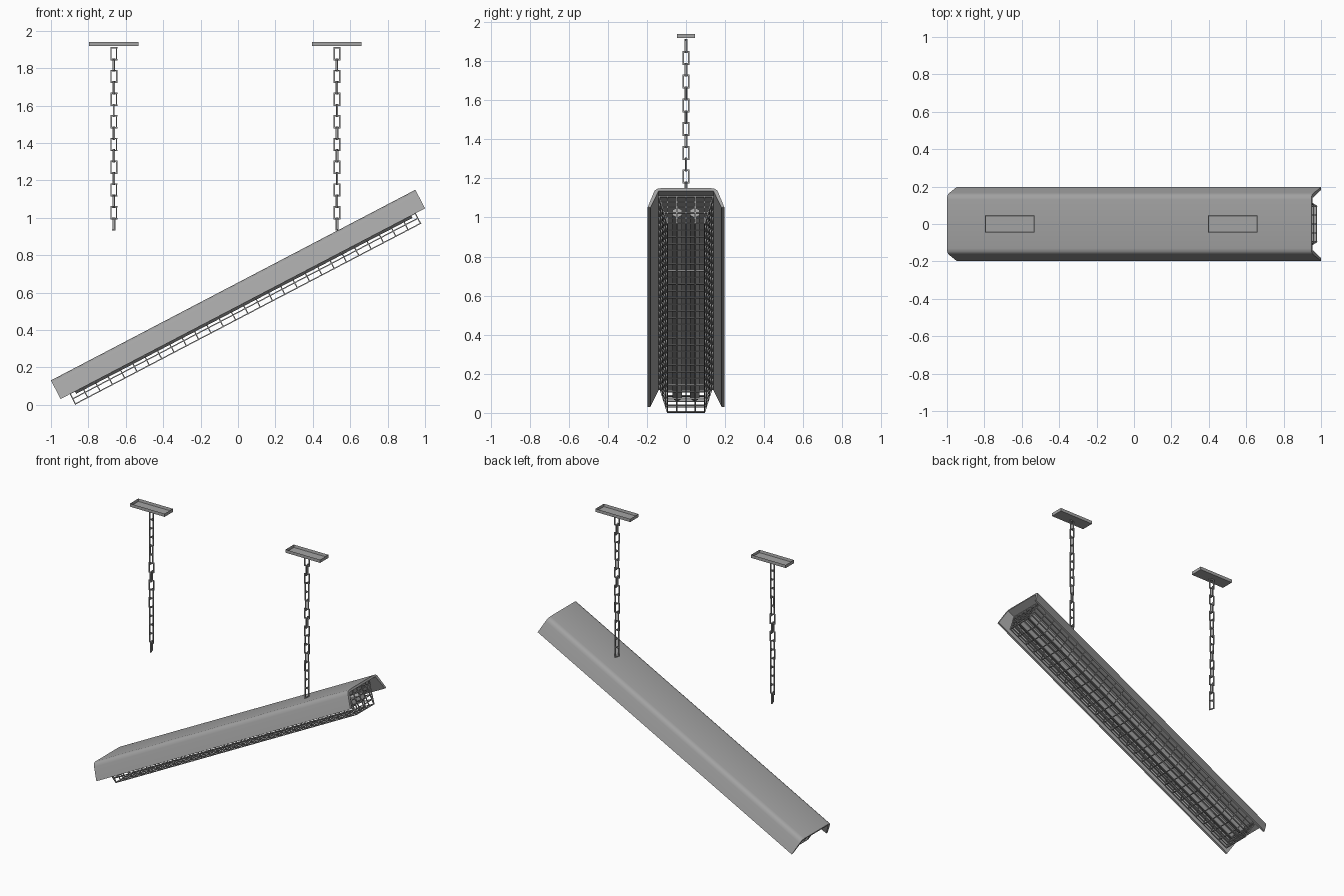
import bpy, bmesh, math, random
from mathutils import Vector, Matrix

if "Cube" in bpy.data.objects:
    bpy.data.objects.remove(bpy.data.objects["Cube"])

random.seed(4)
grey = bpy.data.materials.new("metal grey")
grey.diffuse_color = (0.37, 0.37, 0.37, 1)
grey.use_nodes = True
grey.node_tree.nodes["Principled BSDF"].inputs["Base Color"].default_value = grey.diffuse_color

TILT = Matrix.Rotation(-math.atan2(1.02, 1.95), 4, 'Y')


def finish(name, bm, matrix=None, smooth=False):
    bmesh.ops.recalc_face_normals(bm, faces=bm.faces)
    if matrix:
        bm.transform(matrix)
    me = bpy.data.meshes.new(name)
    bm.to_mesh(me)
    bm.free()
    me.materials.append(grey)
    ob = bpy.data.objects.new(name, me)
    bpy.context.collection.objects.link(ob)
    if smooth:
        bpy.ops.object.select_all(action='DESELECT')
        ob.select_set(True)
        bpy.context.view_layer.objects.active = ob
        bpy.ops.object.shade_smooth_by_angle(angle=math.radians(32))
    return ob


def extrude_x(bm, profile, x0, x1):
    """Closed (y, z) profile swept along x."""
    a = [bm.verts.new((x0, y, z)) for y, z in profile]
    b = [bm.verts.new((x1, y, z)) for y, z in profile]
    n = len(profile)
    for i in range(n):
        j = (i + 1) % n
        bm.faces.new((a[i], a[j], b[j], b[i]))
    bm.faces.new(a)
    bm.faces.new(b)


def bar(bm, a, b, w):
    """Square wire from a to b."""
    a, b = Vector(a), Vector(b)
    d = b - a
    m = (Matrix.Translation((a + b) / 2)
         @ d.to_track_quat('Z', 'Y').to_matrix().to_4x4()
         @ Matrix.Diagonal((w, w, d.length + w, 1)))
    bmesh.ops.create_cube(bm, size=1, matrix=m)


# Lamp housing: open-ended channel with rounded shoulders
outer = [(0.197, 0.467), (0.166, 0.552), (0.159, 0.567), (0.147, 0.576), (0.13, 0.579)]
inner = [(0.140, 0.564), (0.182, 0.467)]
profile = (outer + [(-y, z) for y, z in reversed(outer)]
           + [(-y, z) for y, z in reversed(inner)] + inner)
bm = bmesh.new()
extrude_x(bm, profile, -0.826, 1.373)
finish("lamp_housing", bm, TILT, True)

# Two hexagonal tubes
for side, name in ((-1, "front_tube"), (1, "back_tube")):
    bm = bmesh.new()
    hexagon = [(side * 0.045 + 0.029 * math.sin(k * math.pi / 3),
                0.482 + 0.029 * math.cos(k * math.pi / 3)) for k in range(6)]
    extrude_x(bm, hexagon, -0.74, 1.29)
    finish(name, bm, TILT)

# Wire guard: trapezoid basket with closed mesh ends
bm = bmesh.new()
X0, X1, Z0, Z1 = -0.768, 1.314, 0.407, 0.561
W, ROWS, RIBS = 0.006, 5, 28


def half(t):
    return 0.095 + 0.043 * t


for k in range(5):
    y = -0.095 + 0.0475 * k
    bar(bm, (X0, y, Z0), (X1, y, Z0), W)
    for x in (X0, X1):
        bar(bm, (x, y, Z0), (x, y, Z1), W)
for r in range(1, ROWS + 1):
    t = r / ROWS
    z, h = Z0 + (Z1 - Z0) * t, half(t)
    for s in (-1, 1):
        bar(bm, (X0, s * h, z), (X1, s * h, z), W)
    for x in (X0, X1):
        bar(bm, (x, -h, z), (x, h, z), W)
for i in range(RIBS + 1):
    x = X0 + (X1 - X0) * i / RIBS
    bar(bm, (x, -half(0), Z0), (x, half(0), Z0), W)
    for s in (-1, 1):
        bar(bm, (x, s * half(0), Z0), (x, s * half(1), Z1), W)
finish("wire_guard", bm, TILT)

# Ceiling plates (open trays) and hanging chains
for cx, side in ((-0.664, "left"), (0.529, "right")):
    bm = bmesh.new()
    bmesh.ops.create_cube(bm, size=1, matrix=Matrix.Translation((cx, 0, 1.928))
                          @ Matrix.Diagonal((0.265, 0.09, 0.022, 1)))
    bm.normal_update()
    top = [f for f in bm.faces if f.normal.z > 0.9]
    bmesh.ops.inset_region(bm, faces=top, thickness=0.004)
    bmesh.ops.translate(bm, verts=list(top[0].verts), vec=(0, 0, -0.018))
    finish(side + "_ceiling_plate", bm)

    bm = bmesh.new()
    for k in range(16):
        z = 1.877 - 0.0607 * k
        turn = (k % 2) * math.pi / 2 + random.uniform(-0.35, 0.35)
        dx, dy = 0.015 * math.cos(turn), 0.015 * math.sin(turn)
        lo, hi = z - 0.032, z + 0.032
        c = [(cx - dx, -dy, lo), (cx + dx, dy, lo), (cx + dx, dy, hi), (cx - dx, -dy, hi)]
        for i in range(4):
            bar(bm, c[i], c[(i + 1) % 4], 0.007)
    finish(side + "_chain", bm)
